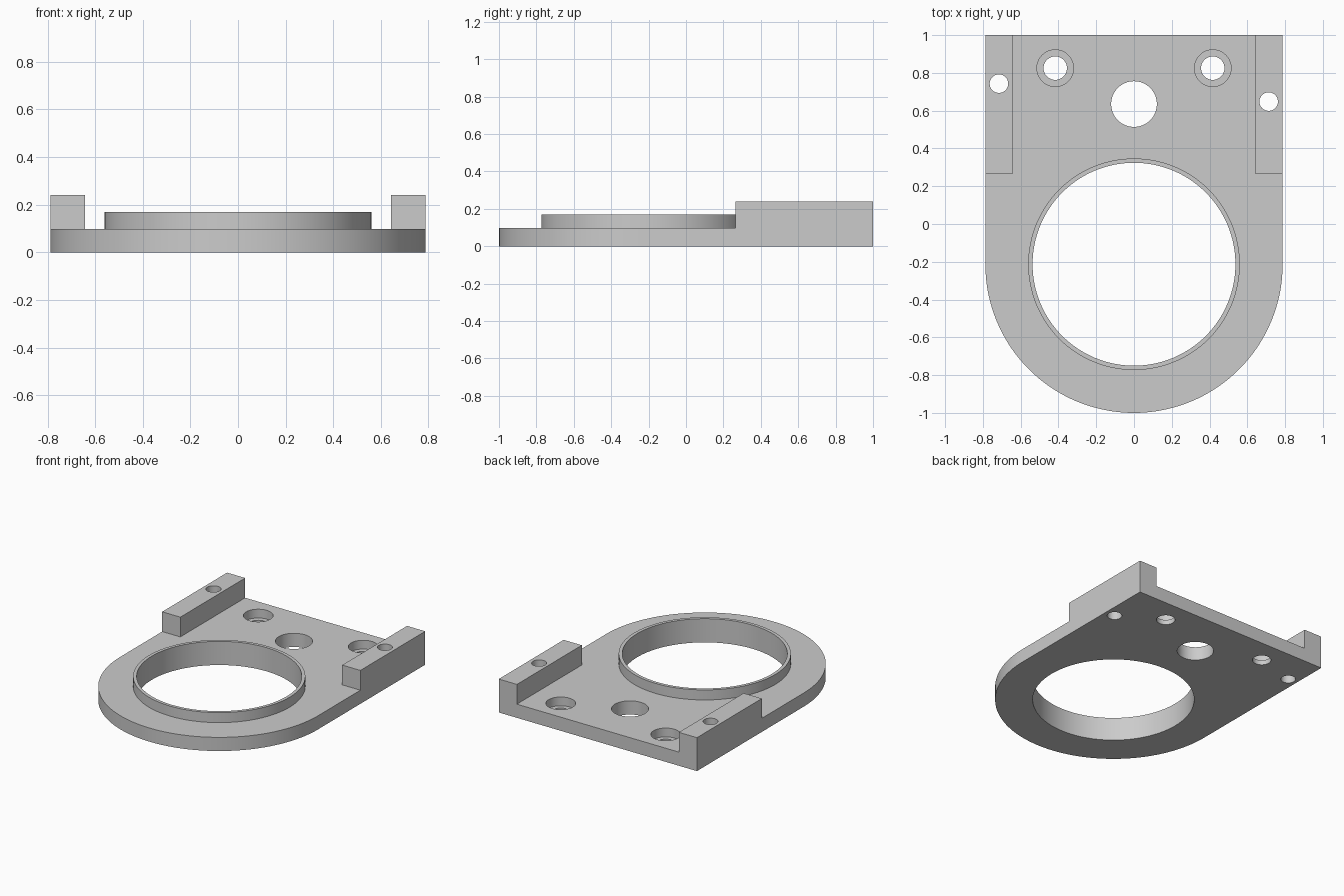
import bpy, bmesh
from math import pi, sin, cos

if "Cube" in bpy.data.objects:
    bpy.data.objects.remove(bpy.data.objects["Cube"], do_unlink=True)

HALF_W = 0.787
ARC_Y = -1 + HALF_W
PLATE_H, RING_H, RAIL_H = 0.098, 0.17, 0.24
BELOW, ABOVE = -0.1, 0.4

grey = bpy.data.materials.new("light_grey")
grey.use_nodes = True
grey.diffuse_color = (0.6, 0.6, 0.6, 1)
grey.node_tree.nodes["Principled BSDF"].inputs["Base Color"].default_value = (0.6, 0.6, 0.6, 1)


def arc(x, y, r, start, end, steps):
    return [(x + r * cos(start + (end - start) * i / steps),
             y + r * sin(start + (end - start) * i / steps)) for i in range(steps + 1)]


def extrude(name, outline, z0, z1):
    """Solid prism from a flat outline."""
    bm = bmesh.new()
    face = bm.faces.new([bm.verts.new((x, y, z0)) for x, y in outline])
    top = bmesh.ops.extrude_face_region(bm, geom=[face])["geom"]
    bmesh.ops.translate(bm, vec=(0, 0, z1 - z0),
                        verts=[v for v in top if isinstance(v, bmesh.types.BMVert)])
    bmesh.ops.recalc_face_normals(bm, faces=bm.faces)
    mesh = bpy.data.meshes.new(name)
    bm.to_mesh(mesh)
    bm.free()
    obj = bpy.data.objects.new(name, mesh)
    bpy.context.collection.objects.link(obj)
    mesh.materials.append(grey)
    return obj


def cylinder(name, x, y, r, z0, z1, steps=64):
    return extrude(name, arc(x, y, r, 0, 2 * pi, steps)[:-1], z0, z1)


def combine(target, tool, operation):
    """Apply a boolean and discard the tool."""
    mod = target.modifiers.new(operation.lower(), "BOOLEAN")
    mod.operation, mod.solver, mod.object = operation, "EXACT", tool
    tool.hide_render = True
    bpy.context.view_layer.objects.active = target
    bpy.ops.object.modifier_apply(modifier=mod.name)
    bpy.data.objects.remove(tool, do_unlink=True)


# Base plate: square back, rounded front
plate = extrude("mounting_plate",
                [(HALF_W, 1), (-HALF_W, 1)] + arc(0, ARC_Y, HALF_W, pi, 2 * pi, 72),
                0, PLATE_H)

# Raised collar and the two side rails
combine(plate, cylinder("collar", 0, ARC_Y, 0.56, 0.04, RING_H, 128), "UNION")
for side, name in ((-1, "right_rail"), (1, "left_rail")):
    inner, outer = side * 0.643, side * HALF_W
    rail = extrude(name, [(inner, 0.264), (outer, 0.264), (outer, 1), (inner, 1)], 0, RAIL_H)
    combine(plate, rail, "UNION")

# Main bore, centre hole and staggered rail holes
for name, x, y, r in (("main_bore", 0, ARC_Y, 0.537),
                      ("centre_hole", 0, 0.635, 0.121),
                      ("right_rail_hole", -0.715, 0.743, 0.049),
                      ("left_rail_hole", 0.713, 0.648, 0.049)):
    combine(plate, cylinder(name, x, y, r, BELOW, ABOVE, 128 if r > 0.5 else 64), "DIFFERENCE")

# Counterbored screw holes
for x in (-0.417, 0.417):
    combine(plate, cylinder("counterbore", x, 0.825, 0.097, 0.035, ABOVE), "DIFFERENCE")
    combine(plate, cylinder("screw_hole", x, 0.825, 0.062, BELOW, ABOVE), "DIFFERENCE")

# Smooth curved walls, crisp edges
bpy.ops.object.select_all(action="DESELECT")
plate.select_set(True)
bpy.context.view_layer.objects.active = plate
bpy.ops.object.shade_smooth_by_angle()
